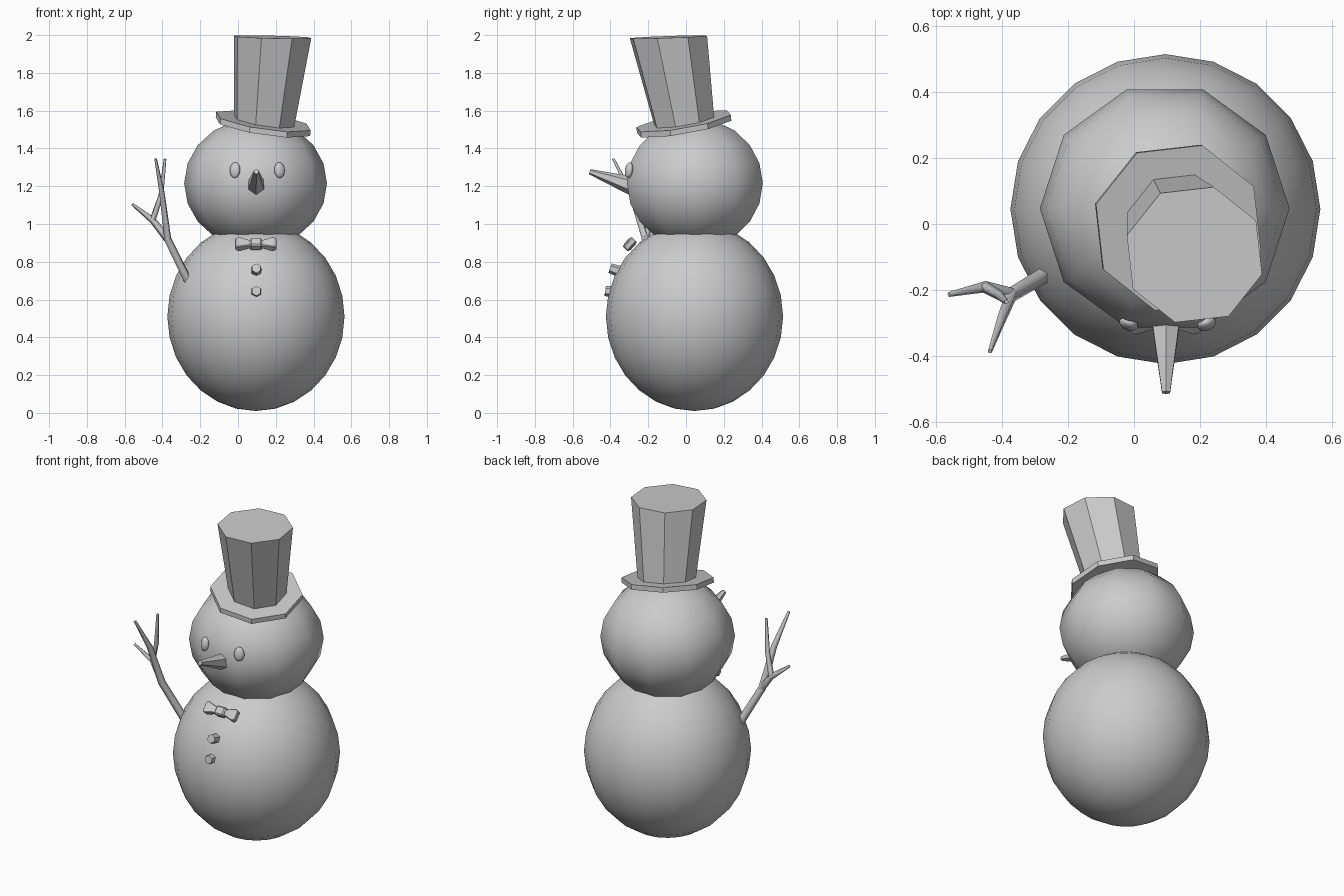
import bpy, bmesh, math
from mathutils import Vector, Matrix

if "Cube" in bpy.data.objects:
    bpy.data.objects.remove(bpy.data.objects["Cube"])


def finish(name, bm, mw=None, smooth=False):
    bmesh.ops.recalc_face_normals(bm, faces=bm.faces)
    me = bpy.data.meshes.new(name)
    bm.to_mesh(me)
    bm.free()
    for p in me.polygons:
        p.use_smooth = smooth
    ob = bpy.data.objects.new(name, me)
    bpy.context.collection.objects.link(ob)
    if mw:
        ob.matrix_world = mw
    return ob


def ball(name, loc, scale, seg, rings, rot=(0, 0, 0)):
    bm = bmesh.new()
    bmesh.ops.create_uvsphere(bm, u_segments=seg, v_segments=rings, radius=1)
    ob = finish(name, bm, smooth=True)
    ob.location, ob.scale, ob.rotation_euler = loc, scale, rot
    return ob


def loft(name, rings, mw=None, bevel=0):
    bm = bmesh.new()
    loops = [[bm.verts.new(p) for p in r] for r in rings]
    n = len(loops[0])
    for a, b in zip(loops, loops[1:]):
        for i in range(n):
            j = (i + 1) % n
            bm.faces.new((a[i], a[j], b[j], b[i]))
    bm.faces.new(loops[0][::-1])
    bm.faces.new(loops[-1])
    if bevel:
        bmesh.ops.bevel(bm, geom=bm.edges[:], offset=bevel, segments=1, affect='EDGES')
    return finish(name, bm, mw)


def tilted_ring(c, r, sx, sy, n=8, phase=29):
    # polygon ring lying on a plane with slopes sx, sy
    pts = []
    for i in range(n):
        a = math.radians(phase + 360 * i / n)
        x, y = r * math.cos(a), r * math.sin(a)
        pts.append((c[0] + x, c[1] + y, c[2] + sx * x + sy * y))
    return pts


def cone(name, a, b, ra, rb, n, turn=0):
    a, b = Vector(a), Vector(b)
    d = b - a
    bm = bmesh.new()
    bmesh.ops.create_cone(bm, cap_ends=True, segments=n, radius1=ra, radius2=rb, depth=d.length)
    mw = (Matrix.Translation((a + b) / 2) @ d.to_track_quat('Z', 'Y').to_matrix().to_4x4()
          @ Matrix.Rotation(turn, 4, 'Z'))
    return finish(name, bm, mw)


# snow balls
ball("body", (0.095, 0.045, 0.51), (0.469, 0.469, 0.50), 20, 14)
ball("head", (0.093, 0.047, 1.215), (0.378, 0.378, 0.345), 10, 10, (0, 0, math.radians(18)))

# hat: tilted brim and flaring crown
brim = (0.132, -0.01, 1.515)
loft("hat_brim", [tilted_ring(brim, 0.26, -0.15, 0.17),
                  tilted_ring((0.135, -0.012, 1.545), 0.26, -0.15, 0.17)])
loft("hat_crown", [tilted_ring((0.137, -0.006, 1.525), 0.163, -0.15, 0.17),
                   tilted_ring((0.183, -0.093, 1.99), 0.213, -0.025, 0.035)])

# eyes
for side, name in ((-1, "left_eye"), (1, "right_eye")):
    ball(name, (0.102 + side * 0.118, -0.302, 1.285), (0.03, 0.02, 0.042), 12, 8,
         (math.radians(-8), 0, side * math.radians(22)))

# nose
cone("nose", (0.096, -0.25, 1.19), (0.097, -0.51, 1.277), 0.056, 0.014, 6)

# buttons
cone("upper_button", (0.097, -0.35, 0.748), (0.097, -0.402, 0.766), 0.031, 0.026, 6)
cone("lower_button", (0.097, -0.39, 0.64), (0.097, -0.428, 0.646), 0.031, 0.026, 6)

# bow tie lying on the chest slope
tie = Matrix.Translation((0.095, -0.298, 0.893)) @ Matrix.Rotation(math.radians(-42), 4, 'X')


def box_ring(x, d, h):
    return [(x, -d, -h), (x, d, -h), (x, d, h), (x, -d, h)]


for side, name in ((-1, "left_bow"), (1, "right_bow")):
    loft(name, [box_ring(side * x, d, h) for x, d, h in
                ((0.02, 0.012, 0.018), (0.045, 0.016, 0.022), (0.09, 0.021, 0.036), (0.11, 0.015, 0.028))],
         tie, 0.004)
loft("bow_knot", [box_ring(x, 0.024, 0.027) for x in (-0.031, 0.031)], tie, 0.008)


# twig arm: tapered branches from a shared fork
def branch(name, pts):
    cu = bpy.data.curves.new(name, 'CURVE')
    cu.dimensions = '3D'
    cu.bevel_depth = 1.0
    cu.bevel_resolution = 0
    cu.use_fill_caps = True
    sp = cu.splines.new('POLY')
    sp.points.add(len(pts) - 1)
    for p, (x, y, z, r) in zip(sp.points, pts):
        p.co = (x, y, z, 1)
        p.radius = r
    ob = bpy.data.objects.new(name, cu)
    bpy.context.collection.objects.link(ob)


fork = (-0.372, -0.215, 0.92, 0.022)
elbow = (-0.452, -0.19, 1.02, 0.018)
branch("arm_main", [(-0.265, -0.15, 0.70, 0.024), fork, (-0.402, -0.29, 1.16, 0.017),
                    (-0.436, -0.385, 1.345, 0.008)])
branch("arm_side_twig", [fork, elbow, (-0.56, -0.213, 1.105, 0.008)])
branch("arm_upper_twig", [elbow, (-0.408, -0.215, 1.15, 0.015), (-0.386, -0.235, 1.345, 0.008)])
